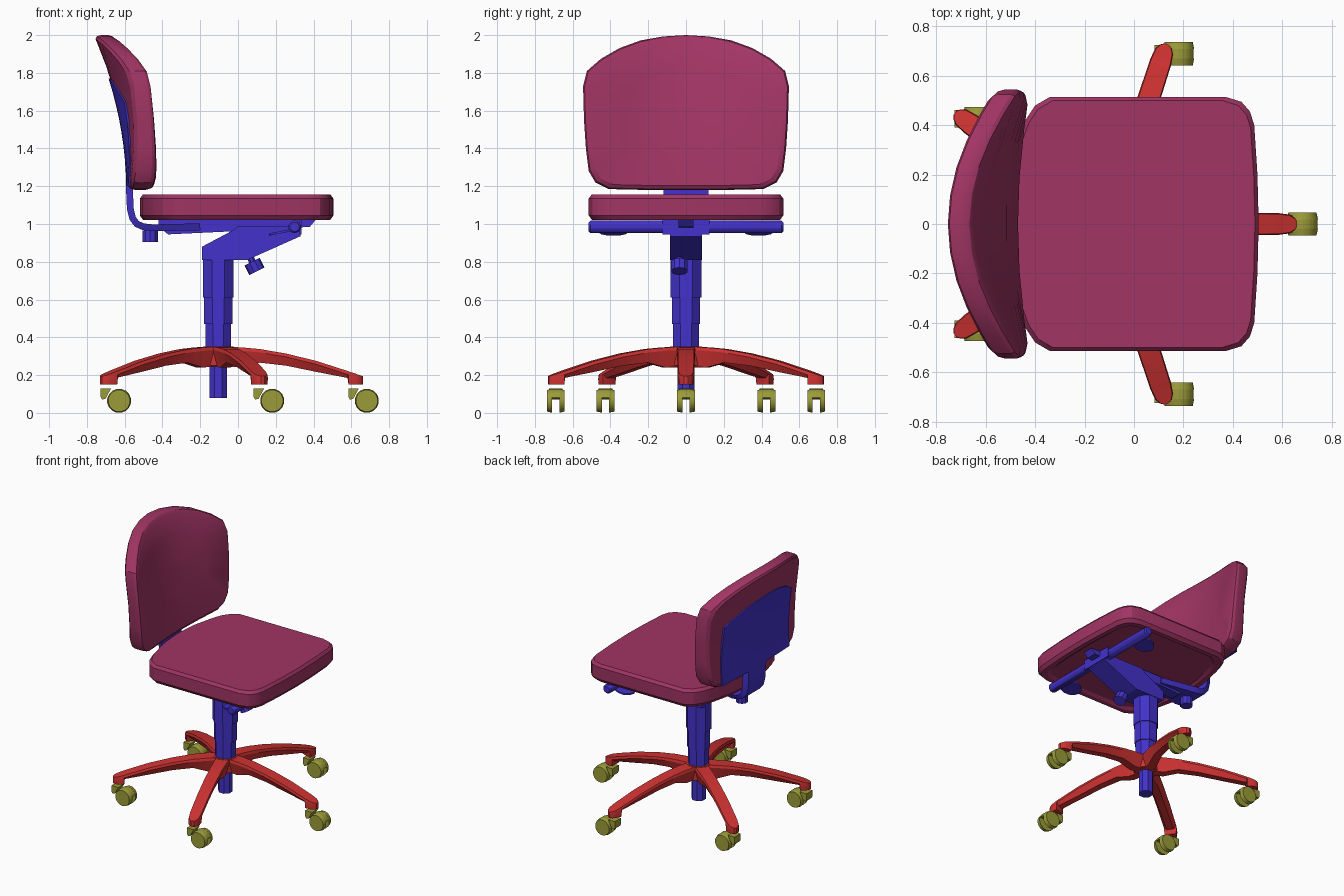
import bpy, bmesh, math
from mathutils import Vector

if "Cube" in bpy.data.objects:
    bpy.data.objects.remove(bpy.data.objects["Cube"])


def material(name, rgb):
    m = bpy.data.materials.new(name)
    m.use_nodes = True
    m.diffuse_color = (*rgb, 1)
    m.node_tree.nodes["Principled BSDF"].inputs["Base Color"].default_value = (*rgb, 1)
    return m


MAROON = material("maroon fabric", (0.355, 0.035, 0.127))
RED = material("red base", (0.62, 0.032, 0.032))
BLUE = material("blue metal", (0.056, 0.032, 0.6))
OLIVE = material("olive casters", (0.33, 0.33, 0.041))


def finish(name, bm, mat, bevel=0, smooth=True):
    bmesh.ops.remove_doubles(bm, verts=bm.verts, dist=1e-5)
    bmesh.ops.recalc_face_normals(bm, faces=bm.faces)
    mesh = bpy.data.meshes.new(name)
    bm.to_mesh(mesh)
    bm.free()
    ob = bpy.data.objects.new(name, mesh)
    bpy.context.collection.objects.link(ob)
    mesh.materials.append(mat)
    if bevel:
        mod = ob.modifiers.new("Bevel", "BEVEL")
        mod.width = bevel
        mod.segments = 1
    if smooth:
        bpy.ops.object.select_all(action="DESELECT")
        ob.select_set(True)
        bpy.context.view_layer.objects.active = ob
        bpy.ops.object.shade_smooth_by_angle(angle=math.radians(25))
    return ob


def loft(name, rings, mat, bevel=0, smooth=True):
    """Skin a list of equal rings and cap both ends."""
    bm = bmesh.new()
    vs = [[bm.verts.new(p) for p in ring] for ring in rings]
    n = len(vs[0])
    for a, b in zip(vs, vs[1:]):
        for i in range(n):
            j = (i + 1) % n
            bm.faces.new((a[i], a[j], b[j], b[i]))
    bm.faces.new(vs[0])
    bm.faces.new(vs[-1])
    return finish(name, bm, mat, bevel, smooth)


def prism(name, pts, y0, y1, mat):
    """Side profile in x and z, extruded across y."""
    return loft(name, [[(x, y, z) for x, z in pts] for y in (y0, y1)], mat, smooth=False)


def rod(name, a, b, r, mat, sides=12, r2=None, bevel=0):
    a, b = Vector(a), Vector(b)
    q = (b - a).to_track_quat("Z", "Y")
    rings = []
    for p, rad in ((a, r), (b, r if r2 is None else r2)):
        angs = [2 * math.pi * (i + 0.5) / sides for i in range(sides)]
        rings.append([p + q @ Vector((rad * math.cos(t), rad * math.sin(t), 0)) for t in angs])
    return loft(name, rings, mat, bevel, sides > 8)


def mirror_outline(half):
    """Close a half outline of (a, b) pairs by mirroring b."""
    return half + [(a, -b) for a, b in reversed(half) if abs(b) > 1e-6]


CX = -0.105  # column axis

# Star base legs: stations of (radius, top, bottom, top half width, bottom half width)
leg = [(0, .351, .25, .05, .03), (.12, .347, .24, .05, .03), (.22, .338, .266, .048, .028),
       (.36, .314, .25, .047, .026), (.52, .275, .217, .046, .024), (.685, .222, .185, .044, .024),
       (.69, .22, .15, .044, .04), (.735, .205, .15, .038, .036), (.755, .198, .15, .026, .024),
       (.766, .194, .15, .01, .009)]
for k in range(5):
    a = math.radians(72 * k)
    c, s = math.cos(a), math.sin(a)
    rings = []
    for r, zt, zb, w, b in leg:
        section = ((-b, zb), (-w, zt - .018), (-w * .9, zt), (w * .9, zt), (w, zt - .018), (b, zb))
        rings.append([(CX + r * c - o * s, r * s + o * c, z) for o, z in section])
    loft(f"base_leg_{k + 1}", rings, RED)

    # Casters all trail toward +x: stem, fender between the wheels, two wheels
    px, py = CX + .725 * c, .725 * s
    stem = [(px - .036, .13), (px - .036, .085), (px - .028, .07), (px - .01, .075), (px + .02, .13)]
    prism(f"caster_stem_{k + 1}", stem, py - .036, py + .036, OLIVE)
    arc = [math.radians(15 * i) for i in range(1, 12)]
    fender = [(px + .062 + .063 * math.cos(t), .064 + .063 * math.sin(t)) for t in arc]
    prism(f"caster_fender_{k + 1}", fender, py - .02, py + .02, OLIVE)
    for side in (-1, 1):
        rod(f"caster_wheel_{k + 1}_{'left' if side > 0 else 'right'}",
            (px + .062, py + side * .019, .064), (px + .062, py + side * .047, .064),
            .064, OLIVE, 16, .058)
rod("base_hub", (CX, 0, .25), (CX, 0, .351), .085, RED, 10)

# Gas column in stepped sections: (bottom, top, radius)
for i, (z0, z1, r) in enumerate([(.08, .30, .05), (.26, .47, .074), (.47, .61, .081), (.61, .88, .088)]):
    rod(f"column_section_{i + 1}", (CX, 0, z0), (CX, 0, z1), r, BLUE, 8)

# Tilt mechanism under the seat
prism("tilt_housing", [(-.19, .81), (-.19, .88), (-.03, .965), (.0, .99), (.33, .99), (.33, .935),
                       (.05, .81)], -.085, .085, BLUE)
prism("seat_rail", [(-.42, 1.02), (-.42, .985), (-.37, .945), (.05, .965), (.38, .985), (.41, 1.02)],
      -.04, .04, BLUE)
prism("front_plate", [(.325, .945), (.325, 1.02), (.337, 1.02), (.337, .945)], -.125, .125, BLUE)
rod("cross_bar", (.3, -.515, .985), (.3, .515, .985), .034, BLUE, 12, bevel=.01)
for side, label in ((1, "left"), (-1, "right")):
    ring = [(.24 + .075 * math.cos(t * math.pi / 6), side * .385 + .075 * math.sin(t * math.pi / 6))
            for t in range(12)]
    loft(f"lever_paddle_{label}", [[(x, y, z + (x - .24) * .2) for x, y in ring] for z in (.953, .965)], BLUE)
rod("tension_knob", (.075, -.035, .80), (.1, -.035, .75), .045, BLUE, 10)
rod("tension_shaft", (.055, -.035, .85), (.08, -.035, .79), .02, BLUE, 8)
rod("back_knob", (-.465, 0, .905), (-.465, 0, .965), .043, BLUE, 10)

# Curved strip carrying the backrest
path = [(-.2, .985), (-.45, .98), (-.5, .985), (-.535, 1.0), (-.558, 1.03), (-.57, 1.08), (-.575, 1.19),
        (-.57, 1.25)]
rings = []
for i, (x, z) in enumerate(path):
    p, q = path[max(i - 1, 0)], path[min(i + 1, len(path) - 1)]
    d = Vector((q[0] - p[0], q[1] - p[1])).normalized() * .018
    w = .06 if i == 0 else .12
    rings.append([(x + u * d.y, v * w, z - u * d.x) for u, v in ((-1, -.85), (-1, .85), (1, 1), (1, -1))])
loft("back_support_strip", rings, BLUE)

# Seat cushion
seat = mirror_outline([(.505, 0), (.5, .2), (.487, .40), (.47, .455), (.435, .495), (.37, .515), (-.34, .515),
                       (-.40, .48), (-.44, .42), (-.465, .35), (-.505, .18), (-.52, 0)])
levels = [(.86, 1.035), (.9, 1.02), (.965, 1.02), (1, 1.045), (1, 1.135), (.97, 1.155)]
loft("seat_cushion", [[(x * s, y * s, z) for x, y in seat] for s, z in levels], MAROON)


# Backrest: nearly flat at the bottom, leaning and wrapping toward the top
def lean(z):
    return max(0, (z - 1.18) / .82)


def back_x(y, z):
    t = lean(z)
    return -.583 - .18 * t ** 2 + (.05 + .42 * t ** .9) * y * y


def front_x(y, z):
    t = lean(z)
    return -.468 - .19 * t ** 1.3 + (.16 + .43 * t) * y * y


arch = [(2.0, 0), (1.993, .12), (1.972, .24), (1.932, .35), (1.875, .45), (1.81, .525), (1.73, .545)]
sides = [(1.55, .54), (1.4, .53), (1.28, .515), (1.22, .48), (1.185, .41), (1.18, .2), (1.18, 0)]
outline = mirror_outline(arch + sides)
MID = 1.58
shells = [(.25, 1), (.6, 1), (.94, 1), (.985, .9), (1, .75), (1, .35), (.985, .12), (.95, 0), (.6, 0), (.25, 0)]
rings = []
for s, depth in shells:
    ring = []
    for z, y in outline:
        y, z = y * s, MID + (z - MID) * s
        ring.append((back_x(y, z) * (1 - depth) + front_x(y, z) * depth, y, z))
    rings.append(ring)
loft("backrest_cushion", rings, MAROON)

# Rear shell panel with an arched top, following the backrest
bm = bmesh.new()
rows, cols, half = 8, 10, .4
for depth in (-.009, .012):
    grid = []
    for i in range(rows + 1):
        row = []
        for j in range(cols + 1):
            y = half * (2 * j / cols - 1)
            z = 1.2 + (.57 - .8 * y * y) * i / rows
            row.append(bm.verts.new((back_x(y, z) + depth, y, z)))
        grid.append(row)
    for i in range(rows):
        for j in range(cols):
            bm.faces.new((grid[i][j], grid[i][j + 1], grid[i + 1][j + 1], grid[i + 1][j]))
rim = [e for e in bm.edges if e.is_boundary]
bmesh.ops.bridge_loops(bm, edges=rim)
finish("backrest_shell", bm, BLUE)
